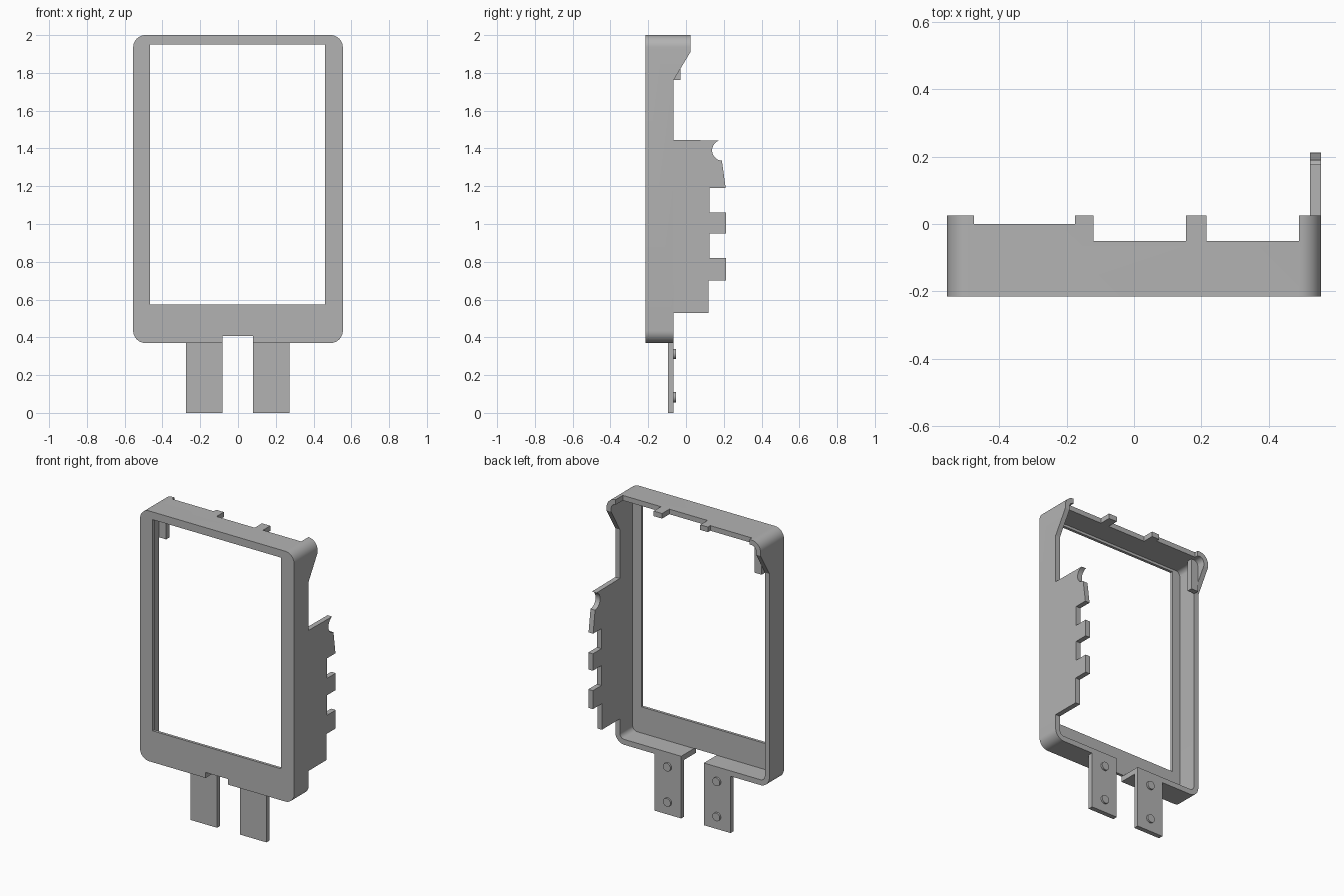
import bpy, bmesh, math
from mathutils import Vector

if "Cube" in bpy.data.objects:
    bpy.data.objects.remove(bpy.data.objects["Cube"], do_unlink=True)

grey = bpy.data.materials.new("plain grey")
grey.use_nodes = True
grey.diffuse_color = (0.45, 0.45, 0.45, 1)
grey.node_tree.nodes["Principled BSDF"].inputs["Base Color"].default_value = (0.45, 0.45, 0.45, 1)


def prism(name, profile, axis, lo, hi):
    """Extrude a profile along x (profile is y,z) or along y (profile is x,z)."""
    def place(a, b, d):
        return Vector((d, a, b)) if axis == "x" else Vector((a, d, b))
    bm = bmesh.new()
    face = bm.faces.new([bm.verts.new(place(a, b, lo)) for a, b in profile])
    out = bmesh.ops.extrude_face_region(bm, geom=[face])
    moved = [v for v in out["geom"] if isinstance(v, bmesh.types.BMVert)]
    bmesh.ops.translate(bm, verts=moved, vec=place(0, 0, hi - lo))
    bmesh.ops.recalc_face_normals(bm, faces=bm.faces)
    mesh = bpy.data.meshes.new(name)
    bm.to_mesh(mesh)
    bm.free()
    mesh.materials.append(grey)
    obj = bpy.data.objects.new(name, mesh)
    bpy.context.collection.objects.link(obj)
    return obj


def box(name, x0, x1, y0, y1, z0, z1):
    return prism(name, [(x0, z0), (x1, z0), (x1, z1), (x0, z1)], "y", y0, y1)


def arc(cx, cz, r, start, end, steps):
    angles = [math.radians(start + (end - start) * i / steps) for i in range(steps + 1)]
    return [(cx + r * math.cos(a), cz + r * math.sin(a)) for a in angles]


def rounded(x, z0, z1, r):
    corners = [(x - r, z1 - r), (r - x, z1 - r), (r - x, z0 + r), (x - r, z0 + r)]
    return [p for i, (cx, cz) in enumerate(corners)
            for p in arc(cx, cz, r, 90 * i, 90 * i + 90, 10)]


def cut(target, cutter):
    mod = target.modifiers.new("cut", "BOOLEAN")
    mod.operation = "DIFFERENCE"
    mod.solver = "EXACT"
    mod.object = cutter
    bpy.context.view_layer.objects.active = target
    bpy.ops.object.modifier_apply(modifier=mod.name)
    bpy.data.objects.remove(cutter, do_unlink=True)


def smooth(obj):
    bpy.ops.object.select_all(action="DESELECT")
    obj.select_set(True)
    bpy.context.view_layer.objects.active = obj
    bpy.ops.object.shade_smooth_by_angle(angle=math.radians(30))


# Frame: rounded shell with a thin front plate, hollow behind
front, back, ear = -0.215, -0.065, 0.025
frame = prism("frame", rounded(0.555, 0.37, 2.0, 0.065), "y", front, ear)
cut(frame, prism("cavity", rounded(0.522, 0.405, 1.967, 0.032), "y", front + 0.018, 0.2))
cut(frame, box("window", -0.465, 0.46, -0.4, 0.2, 0.575, 1.95))

# Rear edge: shallow sides that slope out to the ears at the top
slope = [(back, 0.2), (back, 1.763), (ear, 1.913), (0.2, 1.913), (0.2, 0.2)]
cut(frame, prism("rear_cut", slope, "x", -0.8, 0.8))

# Recesses along the top edge, leaving two small tabs
for x0, x1, y in ((-0.475, -0.175, 0.0), (-0.12, 0.155, -0.05), (0.215, 0.49, -0.05)):
    cut(frame, box("top_recess", x0, x1, y, 0.2, 1.9, 2.1))

# Notch between the legs
cut(frame, box("leg_notch", -0.083, 0.08, -0.4, 0.2, 0.3, 0.406))
smooth(frame)

# Side fin with a round bite and two teeth
fin = [(back - 0.01, 0.53), (0.12, 0.53), (0.12, 0.70)]
for z0, z1 in ((0.70, 0.82), (0.95, 1.06)):
    fin += [(0.213, z0), (0.213, z1), (0.125, z1)]
    fin += [(0.125, z1 + 0.13)]
fin += [(0.21, 1.19), (0.19, 1.335)]
fin += arc(0.193, 1.39, 0.055, 265, 108, 14)
fin += [(back - 0.01, 1.445)]
smooth(prism("side_fin", fin, "x", 0.522, 0.555))

# Hanging catch inside the upper corner
box("corner_catch", -0.524, -0.472, back, -0.03, 1.762, 1.968)

# Legs with round studs on the back
for side, x0, x1 in (("right", -0.275, -0.083), ("left", 0.08, 0.272)):
    box(side + "_leg", x0, x1, -0.096, back, 0, 0.371)
    for level, z in (("lower", 0.083), ("upper", 0.312)):
        stud = arc((x0 + x1) / 2, z, 0.027, 0, 360, 20)[:-1]
        smooth(prism(f"{side}_{level}_stud", stud, "y", back - 0.01, -0.053))
